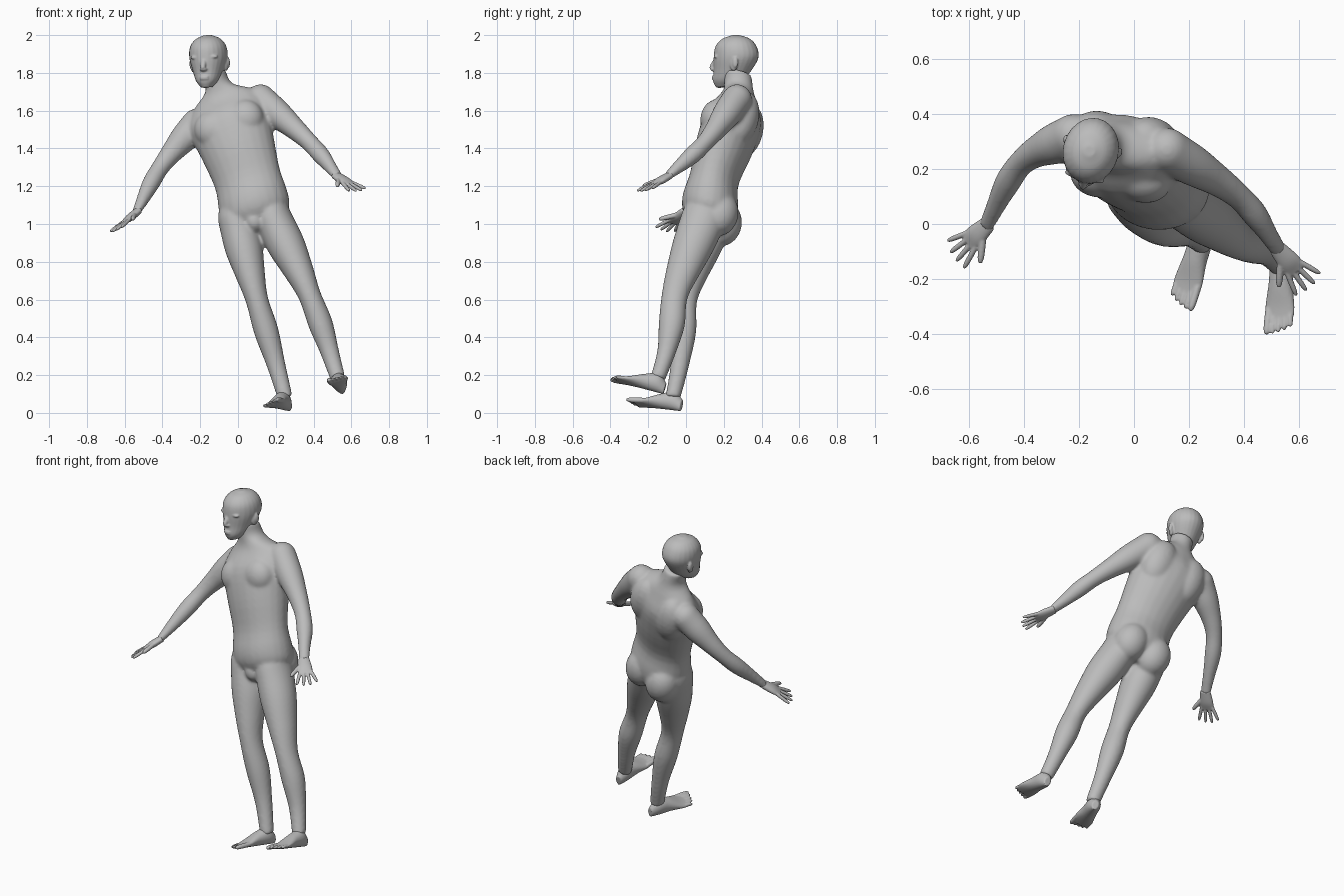
import bpy
import bmesh
import math
from mathutils import Vector, Matrix

default = bpy.data.objects.get("Cube")
if default:
    bpy.data.objects.remove(default, do_unlink=True)

skin = bpy.data.materials.new("plain_grey")
skin.use_nodes = True
skin.diffuse_color = (.5, .5, .5, 1)
skin.node_tree.nodes["Principled BSDF"].inputs["Base Color"].default_value = skin.diffuse_color

SIDES = 24
STEPS = 28
LEFT = Vector((.95, -.12, .3))
UP = Vector((-.29, .22, .91))


def frame(origin, left, up):
    """Matrix with local x = left, y = backward, z = up."""
    z = Vector(up).normalized()
    x = Vector(left)
    x = (x - z * x.dot(z)).normalized()
    matrix = Matrix((x, z.cross(x), z)).transposed().to_4x4()
    matrix.translation = Vector(origin)
    return matrix


def spline(keys, t):
    """Smooth curve through evenly spaced keys, with t from start to end."""
    keys = [Vector(key) for key in keys]
    keys = [keys[0] * 2 - keys[1], *keys, keys[-1] * 2 - keys[-2]]
    segments = len(keys) - 3
    k = min(int(t * segments), segments - 1)
    t = t * segments - k
    a, b, c, d = keys[k:k + 4]
    return b + (c - a + (a * 2 - b * 5 + c * 4 - d + (b * 3 - c * 3 + d - a) * t) * t) * t / 2


def samples(keys):
    return [spline(keys, i / STEPS) for i in range(STEPS + 1)]


def loft(bm, rings):
    """Closed skin over rings of (matrix, half width, half depth)."""
    angles = [math.tau * i / SIDES for i in range(SIDES)]
    loops = []
    for matrix, width, depth in rings:
        points = [Vector((width * math.cos(t), depth * math.sin(t), 0)) for t in angles]
        loops.append([bm.verts.new(matrix @ point) for point in points])
    for low, high in zip(loops, loops[1:]):
        for i in range(SIDES):
            bm.faces.new((low[i - 1], low[i], high[i], high[i - 1]))
    bm.faces.new(loops[0][::-1])
    bm.faces.new(loops[-1])


def ball(bm, matrix, centre, size):
    place = matrix @ Matrix.Translation(centre) @ Matrix.Diagonal((*size, 1))
    bmesh.ops.create_uvsphere(bm, u_segments=SIDES, v_segments=SIDES // 2, radius=1, matrix=place)


def pair(bm, matrix, centre, size):
    """Two balls mirrored across the middle."""
    x, y, z = centre
    ball(bm, matrix, (x, y, z), size)
    ball(bm, matrix, (-x, y, z), size)


def limb(bm, joints, sizes, left):
    """Loft along joints; sizes are (half width, half depth, backward shift)."""
    path = samples(joints)
    rings = []
    for i, (width, depth, shift) in enumerate(samples(sizes)):
        along = path[min(i + 1, STEPS)] - path[max(i - 1, 0)]
        matrix = frame(path[i], left, -along)
        rings.append((matrix @ Matrix.Translation((0, shift, 0)), width, depth))
    loft(bm, rings)


def digit(bm, matrix, start, end, radius):
    """Finger or toe with a rounded tip."""
    start, end = matrix @ Vector(start), matrix @ Vector(end)
    side = matrix.to_3x3().col[1]
    rings = []
    for i in range(STEPS):
        t = i / STEPS
        size = radius * math.sqrt(1 - t ** 6)
        rings.append((frame(start.lerp(end, t), side, end - start), size, size))
    loft(bm, rings)


def finish(name, bm, voxel, rounds):
    """Fuse overlapping forms into one smooth skin."""
    bmesh.ops.recalc_face_normals(bm, faces=bm.faces)
    mesh = bpy.data.meshes.new(name)
    bm.to_mesh(mesh)
    bm.free()
    mesh.materials.append(skin)
    ob = bpy.data.objects.new(name, mesh)
    bpy.context.collection.objects.link(ob)
    fuse = ob.modifiers.new("fuse", "REMESH")
    fuse.mode = "VOXEL"
    fuse.voxel_size = voxel
    fuse.use_smooth_shade = True
    soften = ob.modifiers.new("soften", "SMOOTH")
    soften.iterations = rounds


# Torso and neck: centre, half width, half depth
body = bmesh.new()
torso = [
    (.12, .11, .96, .1, .08),
    (.1, .12, 1.04, .18, .14),
    (.08, .13, 1.12, .19, .15),
    (.05, .15, 1.24, .18, .13),
    (0, .2, 1.4, .2, .15),
    (-.05, .25, 1.55, .22, .15),
    (-.07, .28, 1.65, .18, .1),
    (-.1, .28, 1.72, .075, .08),
    (-.13, .27, 1.8, .065, .08),
]
loft(body, [(frame(ring[:3], LEFT, UP), *ring[3:]) for ring in samples(torso)])
chest = frame((-.03, .23, 1.5), LEFT, UP)
pelvis = frame((.1, .12, 1), LEFT, UP)
pair(body, chest, (.09, -.07, .02), (.1, .08, .1))
pair(body, chest, (.1, .07, .04), (.1, .09, .15))
pair(body, pelvis, (.08, .06, .04), (.1, .1, .12))
ball(body, pelvis, (0, -.08, 0), (.05, .06, .06))

# Arms: shoulder, elbow, wrist
left_arm = [(.12, .27, 1.66), (.38, .1, 1.43), (.53, -.1, 1.25)]
right_arm = [(-.22, .32, 1.53), (-.41, .22, 1.3), (-.54, -.01, 1.06)]
arm_sizes = [(r, r, 0) for r in (.08, .075, .058, .047, .047, .036)] + [(.03, .02, 0)]
for arm, thumb in ((left_arm, (.7, .7, .2)), (right_arm, (.5, -.8, .2))):
    limb(body, arm, arm_sizes, thumb)
    ball(body, Matrix.Translation(arm[0]), (0, 0, 0), (.08, .08, .08))

# Legs: hip, knee, ankle
left_leg = [(.19, .09, 1.02), (.38, -.06, .62), (.53, -.15, .18)]
right_leg = [(0, .12, 1), (.1, -.01, .6), (.25, -.07, .08)]
leg_sizes = [
    (.1, .12, 0), (.1, .11, 0), (.08, .09, 0), (.06, .07, 0),
    (.065, .07, .02), (.05, .05, .02), (.04, .04, 0),
]
for leg in (left_leg, right_leg):
    limb(body, leg, leg_sizes, LEFT)
    ball(body, frame(leg[0], LEFT, UP), (0, 0, 0), (.1, .12, .15))
finish("body", body, .009, 12)

# Feet: distance from heel, half width, half height, lift
foot_rows = [
    (0, .02, .03, .03), (.05, .04, .05, .05), (.12, .045, .04, .04),
    (.2, .055, .02, .02), (.25, .05, .01, .01),
]
feet = (
    ("left_foot", 1, (.555, -.12, .1), (-.1, -.95, .26)),
    ("right_foot", -1, (.275, -.03, .01), (-.36, -.92, .12)),
)
for name, side, heel, ahead in feet:
    foot = bmesh.new()
    ahead = Vector(ahead)
    above = ahead.cross(LEFT)
    across = above.cross(ahead)
    sole = frame(heel, across, above)
    rings = []
    for reach, width, height, lift in samples(foot_rows):
        centre = sole @ Vector((0, -reach, lift))
        rings.append((frame(centre, across, ahead), width, height))
    loft(foot, rings)
    for i in range(5):
        x = side * (i - 2) * .02
        big = i == 0
        tip = (x * 1.1, .002 * i * i - .3, .01)
        digit(foot, sole, (x, -.2, .02), tip, .014 if big else .01)
    finish(name, foot, .005, 2)

# Hands: local x points to the thumb, local z along the fingers
palm = [(-.02, .03, .02), (.05, .04, .02), (.1, .04, .01)]
hands = (
    ("left_hand", left_arm, (.6, -.7, -.4), (-.7, -.65, -.1)),
    ("right_hand", right_arm, (-.64, -.6, -.53), (.5, -.8, .2)),
)
for name, arm, along, thumb in hands:
    hand = bmesh.new()
    wrist = frame(arm[-1], thumb, along)
    loft(hand, [(wrist @ Matrix.Translation((0, 0, z)), a, b) for z, a, b in samples(palm)])
    for i, length in enumerate((.18, .19, .19, .17)):
        x = .03 - .02 * i
        digit(hand, wrist, (x, 0, .08), (x * 2, 0, length), .01)
    digit(hand, wrist, (.02, 0, .03), (.09, 0, .11), .013)
    finish(name, hand, .004, 2)

# Head: height above chin, forward shift, half width, half depth
head = bmesh.new()
face = frame((-.147, .265, 1.7), (.96, -.24, .08), (-.05, 0, 1))
skull = [
    (.025, .07, .03, .04), (.06, .045, .06, .08), (.11, .02, .08, .1),
    (.18, 0, .1, .12), (.24, 0, .095, .11), (.28, 0, .065, .075), (.3, 0, .02, .02),
]
loft(head, [(face @ Matrix.Translation((0, -f, z)), a, b) for z, f, a, b in samples(skull)])

# Nose, lips, chin, brows, eyes and ears
digit(head, face, (0, -.1, .18), (0, -.14, .12), .015)
ball(head, face, (0, -.125, .12), (.02, .015, .01))
for height in (.07, .08):
    ball(head, face, (0, -.12, height), (.025, .012, .006))
ball(head, face, (0, -.09, .04), (.025, .02, .02))
pair(head, face, (.04, -.095, .185), (.035, .015, .01))
pair(head, face, (.04, -.095, .163), (.017, .01, .01))
pair(head, face, (.09, .01, .14), (.012, .02, .035))
pair(head, face, (.1, .02, .15), (.01, .016, .03))
finish("head", head, .005, 4)
